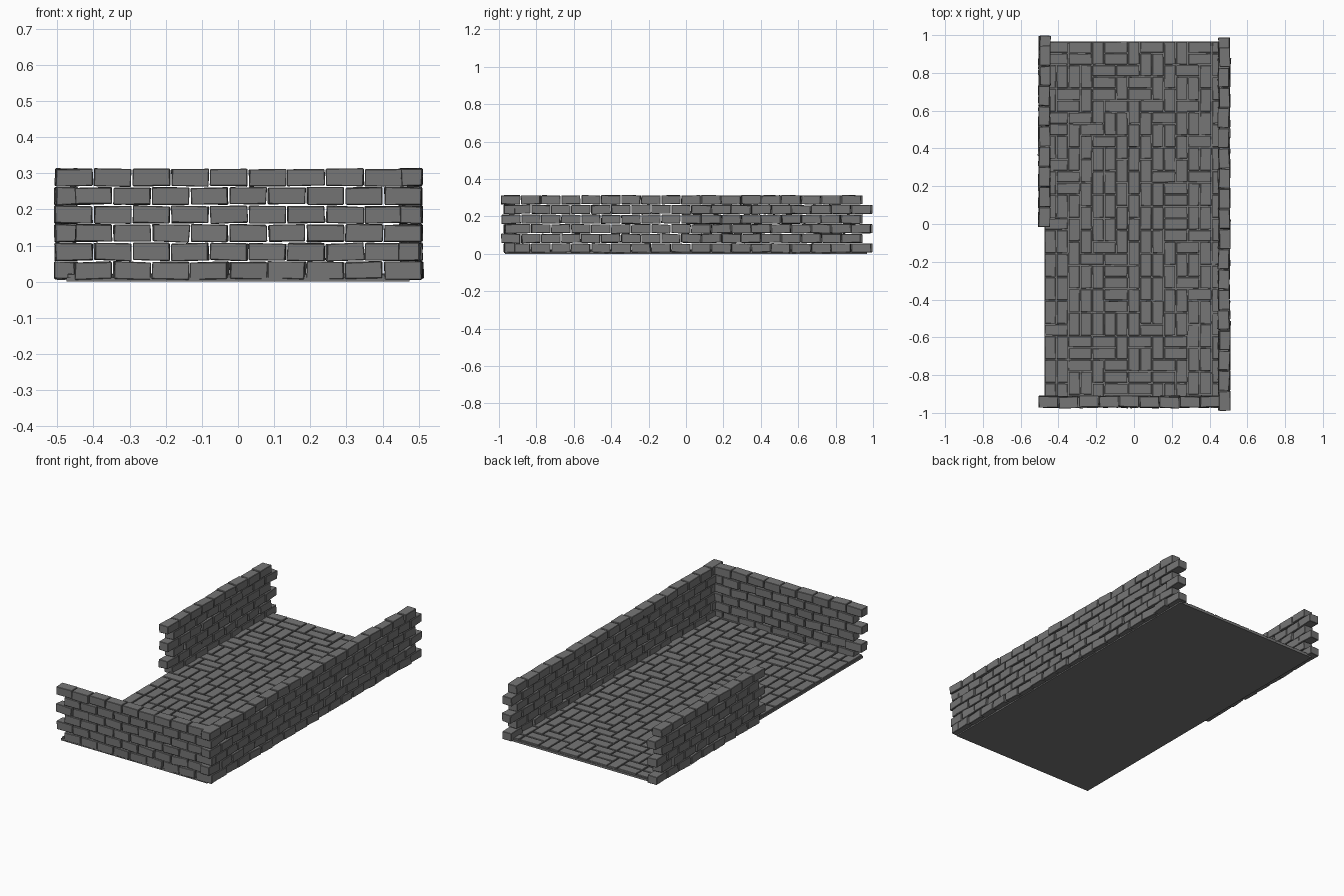
import bpy, bmesh, math, random
from mathutils import Vector, Matrix

if "Cube" in bpy.data.objects:
    bpy.data.objects.remove(bpy.data.objects["Cube"])

random.seed(7)

stone = bpy.data.materials.new("grey_stone")
stone.use_nodes = True
GREY = (0.18, 0.18, 0.18, 1)
stone.diffuse_color = GREY
stone.node_tree.nodes["Principled BSDF"].inputs["Base Color"].default_value = GREY


def add_block(bm, centre, size, jitter, yaw=0.0, roll=0.0):
    """Slightly irregular box, with every corner nudged at random."""
    turn = Matrix.Rotation(yaw, 4, "Z") @ Matrix.Rotation(roll, 4, "Y")
    for v in bmesh.ops.create_cube(bm, size=1)["verts"]:
        p = Vector(a * b for a, b in zip(v.co, size))
        p += Vector(random.uniform(-jitter, jitter) for _ in range(3))
        v.co = turn @ p + Vector(centre)


def finish(bm, name, bevel):
    mesh = bpy.data.meshes.new(name)
    bm.to_mesh(mesh)
    bm.free()
    mesh.materials.append(stone)
    obj = bpy.data.objects.new(name, mesh)
    bpy.context.collection.objects.link(obj)
    if bevel:
        mod = obj.modifiers.new("worn_edges", "BEVEL")
        mod.width = bevel
        mod.segments = 1
    return obj


# Walls: six staggered courses of uneven bricks
PITCH, COURSE, DEPTH, COURSES = 0.107, 0.0515, 0.058, 6


def build_wall(name, start, count, angle, origin, shifted):
    bm = bmesh.new()
    for row in range(COURSES):
        offset = PITCH / 2 if row % 2 == shifted else 0
        for i in range(count):
            along = start + offset + (i + 0.5) * PITCH
            out = random.uniform(-0.004, 0.004)
            # the lowest courses lean in and out more strongly
            yaw = random.uniform(-0.04, 0.04) * (2 if row < 2 else 1)
            add_block(bm, (along, out, 0.031 + row * COURSE),
                      (PITCH - 0.005, DEPTH, COURSE - 0.004), 0.002,
                      yaw, random.uniform(-0.025, 0.025))
    bm.transform(Matrix.Translation(origin) @ Matrix.Rotation(angle, 4, "Z"))
    finish(bm, name, 0.002)


QUARTER = math.pi / 2
build_wall("left_long_wall", -0.99, 18, QUARTER, (0.477, 0, 0), 0)
build_wall("right_half_wall", -0.018, 9, QUARTER, (-0.475, 0, 0), 0)
build_wall("front_wall", -0.507, 9, 0, (0, -0.942, 0), 0)

# Floor slab
HALF_X, HALF_Y = 0.475, 0.967
bm = bmesh.new()
add_block(bm, (0, 0, 0.006), (2 * HALF_X, 2 * HALF_Y, 0.012), 0)
finish(bm, "floor_slab", 0)

# Paving: single and double stones laid at random on a square grid
COLS, ROWS = 15, 31
CX, CY = 2 * HALF_X / COLS, 2 * HALF_Y / ROWS
bm = bmesh.new()
used = set()
for j in range(ROWS):
    for i in range(COLS):
        if (i, j) in used:
            continue
        shapes = [(2, 1), (1, 2)]
        random.shuffle(shapes)
        for w, h in shapes + [(1, 1)]:
            cells = {(i + a, j + b) for a in range(w) for b in range(h)}
            if not cells & used and i + w <= COLS and j + h <= ROWS:
                break
        used |= cells
        add_block(bm, (-HALF_X + (i + w / 2) * CX, -HALF_Y + (j + h / 2) * CY, 0.014),
                  (w * CX - 0.007, h * CY - 0.007, 0.014), 0.0012)
finish(bm, "floor_paving", 0.0015)
